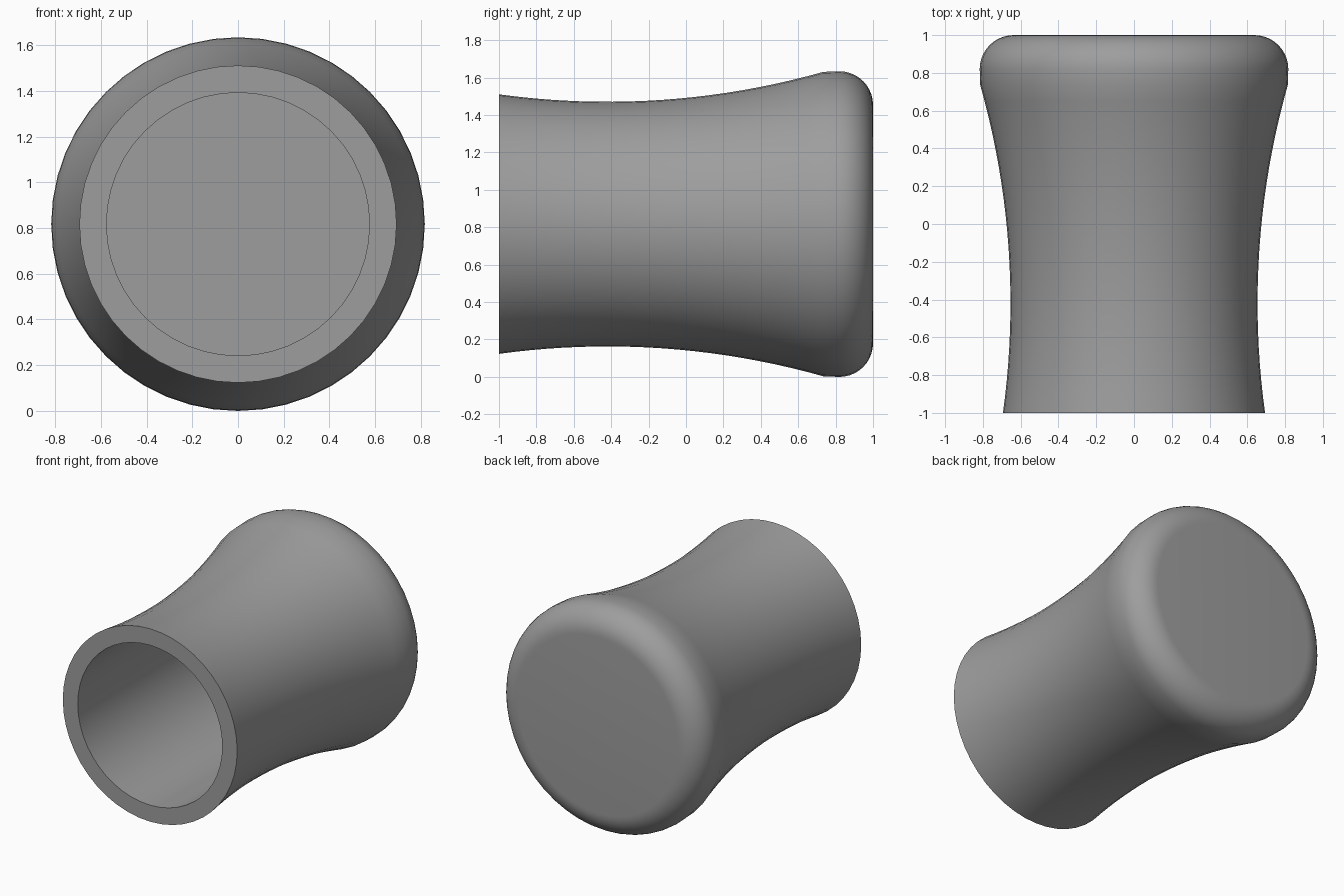
import bpy, bmesh, math
from mathutils import Vector

cube = bpy.data.objects.get("Cube")
if cube:
    bpy.data.objects.remove(cube, do_unlink=True)

SEGMENTS = 48
AXIS_Z = 0.817      # height of the knob's axis
MAX_R = 0.817
FILLET = 0.18
WAIST_R, WAIST_Y, WAIST_ARC = 0.654, -0.42, 4.25
BORE_R, BORE_END = 0.575, 0.5

# Plain grey
grey = bpy.data.materials.new("grey")
grey.use_nodes = True
color = (0.34, 0.34, 0.34, 1)
grey.diffuse_color = color
grey.node_tree.nodes["Principled BSDF"].inputs["Base Color"].default_value = color


def waist(y):
    """Radius of the concave side at a given depth."""
    return WAIST_R + WAIST_ARC - math.sqrt(WAIST_ARC ** 2 - (y - WAIST_Y) ** 2)


# Profile as (radius, depth): bore, front rim, concave side, rounded back edge
profile = [(0, BORE_END), (BORE_R, BORE_END), (BORE_R, -1)]
side_end, steps = 0.735, 20
for i in range(steps + 1):
    y = -1 + (side_end + 1) * i / steps
    profile.append((waist(y), y))
for i in range(11):
    a = math.pi / 2 * i / 10
    profile.append((MAX_R - FILLET + FILLET * math.cos(a),
                    1 - FILLET + FILLET * math.sin(a)))
profile.append((0, 1))

# Revolve the profile about the front-to-back axis
bm = bmesh.new()
verts = [bm.verts.new((r, y, AXIS_Z)) for r, y in profile]
edges = [bm.edges.new(pair) for pair in zip(verts, verts[1:])]
bmesh.ops.spin(bm, geom=verts + edges, cent=Vector((0, 0, AXIS_Z)),
               axis=Vector((0, 1, 0)), angle=math.tau, steps=SEGMENTS,
               use_merge=True)
bmesh.ops.remove_doubles(bm, verts=bm.verts, dist=0.0005)
bmesh.ops.recalc_face_normals(bm, faces=bm.faces)
mesh = bpy.data.meshes.new("knob_body")
bm.to_mesh(mesh)
bm.free()
mesh.materials.append(grey)

knob = bpy.data.objects.new("knob_body", mesh)
bpy.context.collection.objects.link(knob)
bpy.context.view_layer.objects.active = knob
knob.select_set(True)
bpy.ops.object.shade_smooth_by_angle(angle=math.radians(35))
